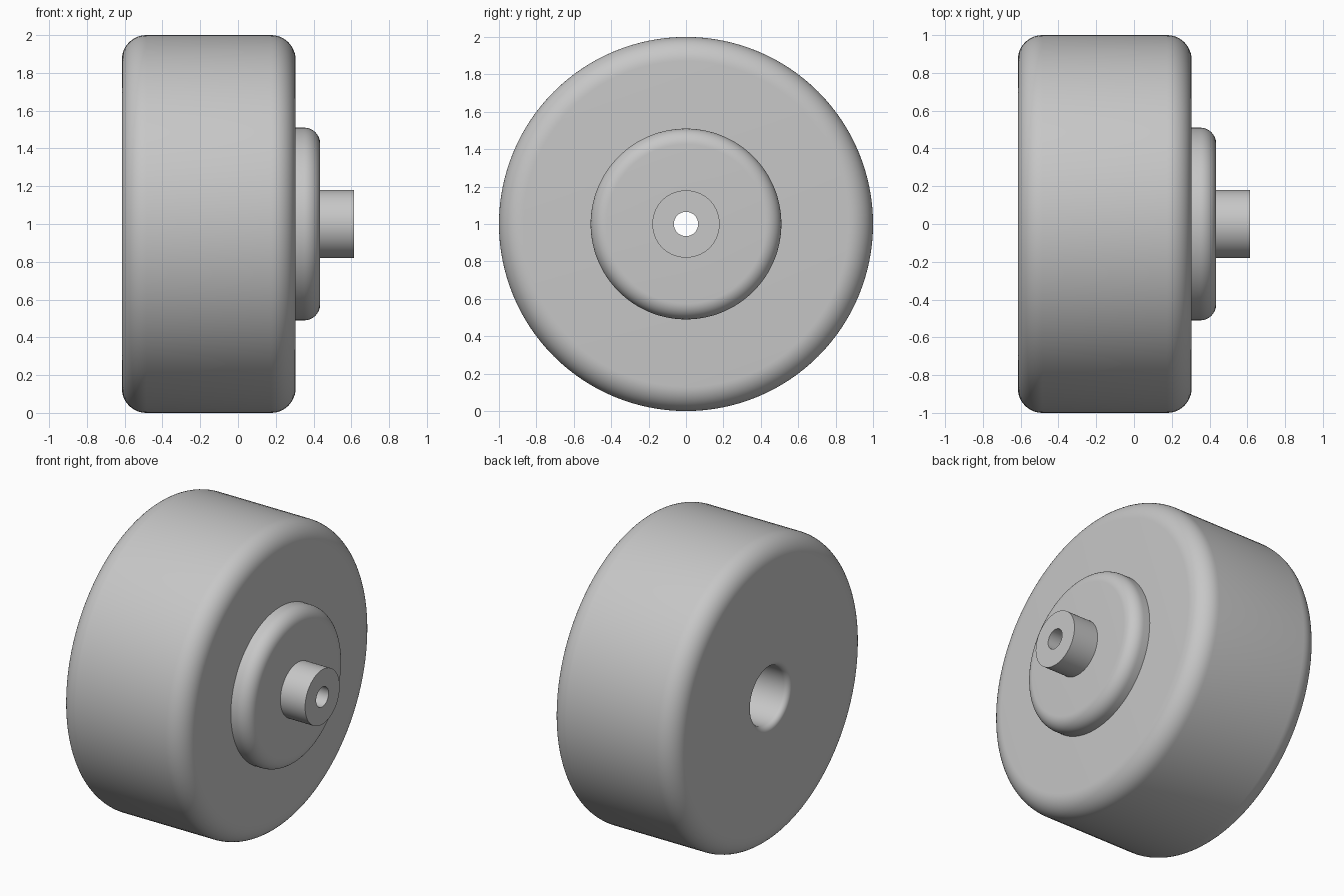
import bpy
import bmesh
from math import sin, cos, pi, radians
from mathutils import Matrix, Vector

cube = bpy.data.objects.get("Cube")
if cube:
    bpy.data.objects.remove(cube, do_unlink=True)

grey = bpy.data.materials.new("plain grey")
grey.use_nodes = True
colour = (0.57, 0.57, 0.57, 1)
grey.diffuse_color = colour
grey.node_tree.nodes["Principled BSDF"].inputs["Base Color"].default_value = colour

SIDES = 128


def fillet(x, r, size, start, steps=12):
    """Quarter arc in the (axle, radius) plane around a centre point."""
    return [(x + size * cos(start + i * pi / 2 / steps),
             r + size * sin(start + i * pi / 2 / steps)) for i in range(steps + 1)]


def lathe(name, profile):
    """Revolve a closed (axle, radius) profile around the x axis."""
    bm = bmesh.new()
    rings = []
    for i in range(SIDES):
        turn = Matrix.Rotation(2 * pi * i / SIDES, 3, "X")
        rings.append([bm.verts.new(turn @ Vector((x, 0, r))) for x, r in profile])
    count = len(profile)
    for i in range(SIDES):
        a, b = rings[i], rings[(i + 1) % SIDES]
        for j in range(count):
            k = (j + 1) % count
            bm.faces.new((a[j], a[k], b[k], b[j]))
    bmesh.ops.recalc_face_normals(bm, faces=bm.faces)
    mesh = bpy.data.meshes.new(name)
    bm.to_mesh(mesh)
    bm.free()
    mesh.materials.append(grey)
    obj = bpy.data.objects.new(name, mesh)
    obj.location.z = 1
    bpy.context.collection.objects.link(obj)
    bpy.ops.object.select_all(action="DESELECT")
    obj.select_set(True)
    bpy.context.view_layer.objects.active = obj
    bpy.ops.object.shade_smooth_by_angle(angle=radians(30))
    return obj


BACK, FACE, HUB, TIP = -0.615, 0.305, 0.435, 0.615
BORE, PIN = 0.19, 0.065
ROUND, HUB_ROUND, LIP = 0.13, 0.085, 0.035

# Wide wheel body with rounded shoulders and a socket with a soft lip at the back
body = fillet(BACK + ROUND, 1 - ROUND, ROUND, pi)[::-1]
body = [(BACK + ROUND * (1 - cos(a)), 1 - ROUND * (1 - sin(a)))
        for a in (i * pi / 24 for i in range(13))]
body += fillet(FACE - ROUND, 1 - ROUND, ROUND, 0)[::-1]
body += [(FACE, PIN), (FACE - 0.05, PIN), (FACE - 0.05, BORE)]
body += fillet(BACK + LIP, BORE + LIP, LIP, pi)[::-1]
lathe("wheel_body", body)

# Raised hub disc with a rounded rim
hub = [(FACE, PIN), (FACE, 0.51)]
hub += fillet(HUB - HUB_ROUND, 0.51 - HUB_ROUND, HUB_ROUND, 0)[::-1]
hub += [(HUB, PIN)]
lathe("hub_disc", hub)

# Hollow axle stub
lathe("axle_stub", [(HUB, PIN), (HUB, 0.18), (TIP, 0.18), (TIP, PIN)])
